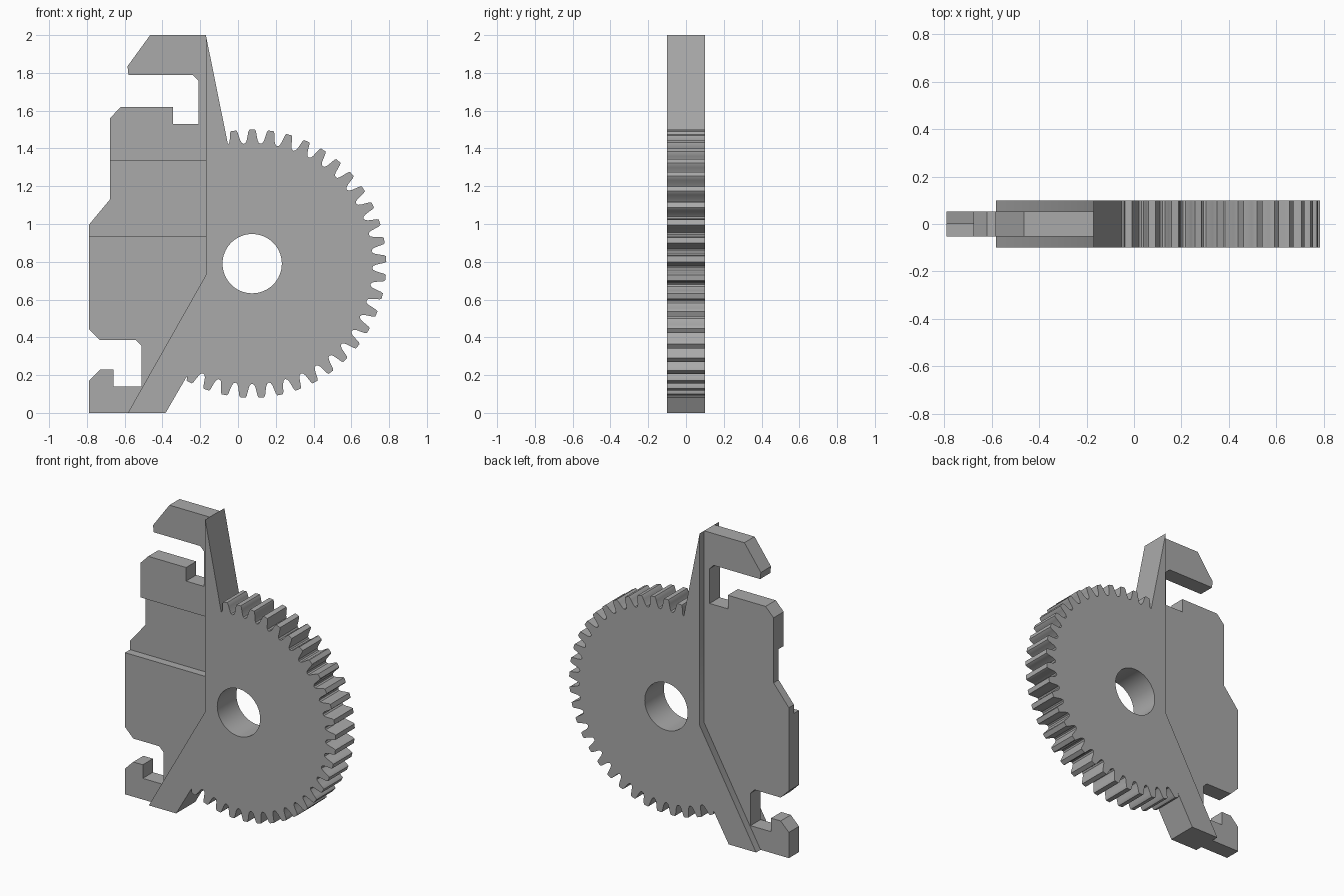
import bpy, bmesh
from math import sin, cos, radians, pi

cube = bpy.data.objects.get("Cube")
if cube:
    bpy.data.objects.remove(cube, do_unlink=True)

grey = bpy.data.materials.new("plain grey")
grey.use_nodes = True
grey.diffuse_color = (0.4, 0.4, 0.4, 1)
grey.node_tree.nodes["Principled BSDF"].inputs["Base Color"].default_value = (0.4, 0.4, 0.4, 1)


def extrude_profile(name, points, front, back):
    """Solid from an (x, z) outline, extruded along y."""
    bm = bmesh.new()
    face = bm.faces.new([bm.verts.new((x, front, z)) for x, z in points])
    grown = bmesh.ops.extrude_face_region(bm, geom=[face], use_keep_orig=True)
    moved = [g for g in grown["geom"] if isinstance(g, bmesh.types.BMVert)]
    bmesh.ops.translate(bm, verts=moved, vec=(0, back - front, 0))
    bmesh.ops.recalc_face_normals(bm, faces=bm.faces)
    mesh = bpy.data.meshes.new(name)
    bm.to_mesh(mesh)
    bm.free()
    mesh.materials.append(grey)
    obj = bpy.data.objects.new(name, mesh)
    bpy.context.collection.objects.link(obj)
    return obj


def activate(obj):
    bpy.ops.object.select_all(action="DESELECT")
    obj.select_set(True)
    bpy.context.view_layer.objects.active = obj


def cut(obj, cutter):
    mod = obj.modifiers.new("cut", "BOOLEAN")
    mod.object = cutter
    mod.operation = "DIFFERENCE"
    mod.solver = "EXACT"
    activate(obj)
    bpy.ops.object.modifier_apply(modifier=mod.name)
    bpy.data.objects.remove(cutter, do_unlink=True)


CX, CZ = 0.075, 0.79
GEAR_HALF, PLATE_HALF = 0.1, 0.053
TEETH, FIRST, LAST = 45, -1, 26


def polar(degrees, radius):
    """Point around the gear centre, clockwise from the top."""
    a = radians(degrees)
    return CX + radius * sin(a), CZ + radius * cos(a)


# Gear sector with its upper spike and lower foot
flank = [(4, 0.636), (3.1, 0.641), (2.5, 0.655), (1.9, 0.685), (1.65, 0.7), (1.2, 0.71)]
tooth = [(-a, r) for a, r in flank] + [(a, r) for a, r in reversed(flank[1:])]
outline = [(-0.17, 2), (-0.053, 1.42)]
for i in range(FIRST, LAST + 1):
    part = tooth
    if i == FIRST:
        part = tooth[2:]
    elif i == LAST:
        part = tooth[:8]
    outline += [polar(i * 360 / TEETH + a, r) for a, r in part]
outline += [(-0.27, 0.195), (-0.383, 0), (-0.583, 0), (-0.17, 0.73)]
gear = extrude_profile("gear_sector", outline, -GEAR_HALF, GEAR_HALF)

# Axle hole
ring = [polar(k * 360 / 64, 0.157) for k in range(64)]
cut(gear, extrude_profile("hole_cutter", ring, -0.3, 0.3))
activate(gear)
bpy.ops.object.shade_smooth_by_angle(angle=radians(32))

# Thinner side plate with upper hook, lower hook and notches
plate = extrude_profile("hook_plate", [
    (-0.17, 2), (-0.465, 2), (-0.585, 1.835), (-0.58, 1.79), (-0.24, 1.79),
    (-0.21, 1.76), (-0.21, 1.53), (-0.343, 1.53), (-0.343, 1.62), (-0.62, 1.62),
    (-0.678, 1.56), (-0.678, 1.13), (-0.79, 0.995), (-0.79, 0.445), (-0.73, 0.385),
    (-0.54, 0.385), (-0.51, 0.355), (-0.51, 0.14), (-0.66, 0.14), (-0.66, 0.23),
    (-0.73, 0.23), (-0.79, 0.17), (-0.79, 0), (-0.583, 0), (-0.17, 0.73),
], -PLATE_HALF, PLATE_HALF)

# Recessed band across the front of the plate
band = [(-0.9, 0.937), (0, 0.937), (0, 1.333), (-0.9, 1.333)]
cut(plate, extrude_profile("band_cutter", band, -0.3, 0))
